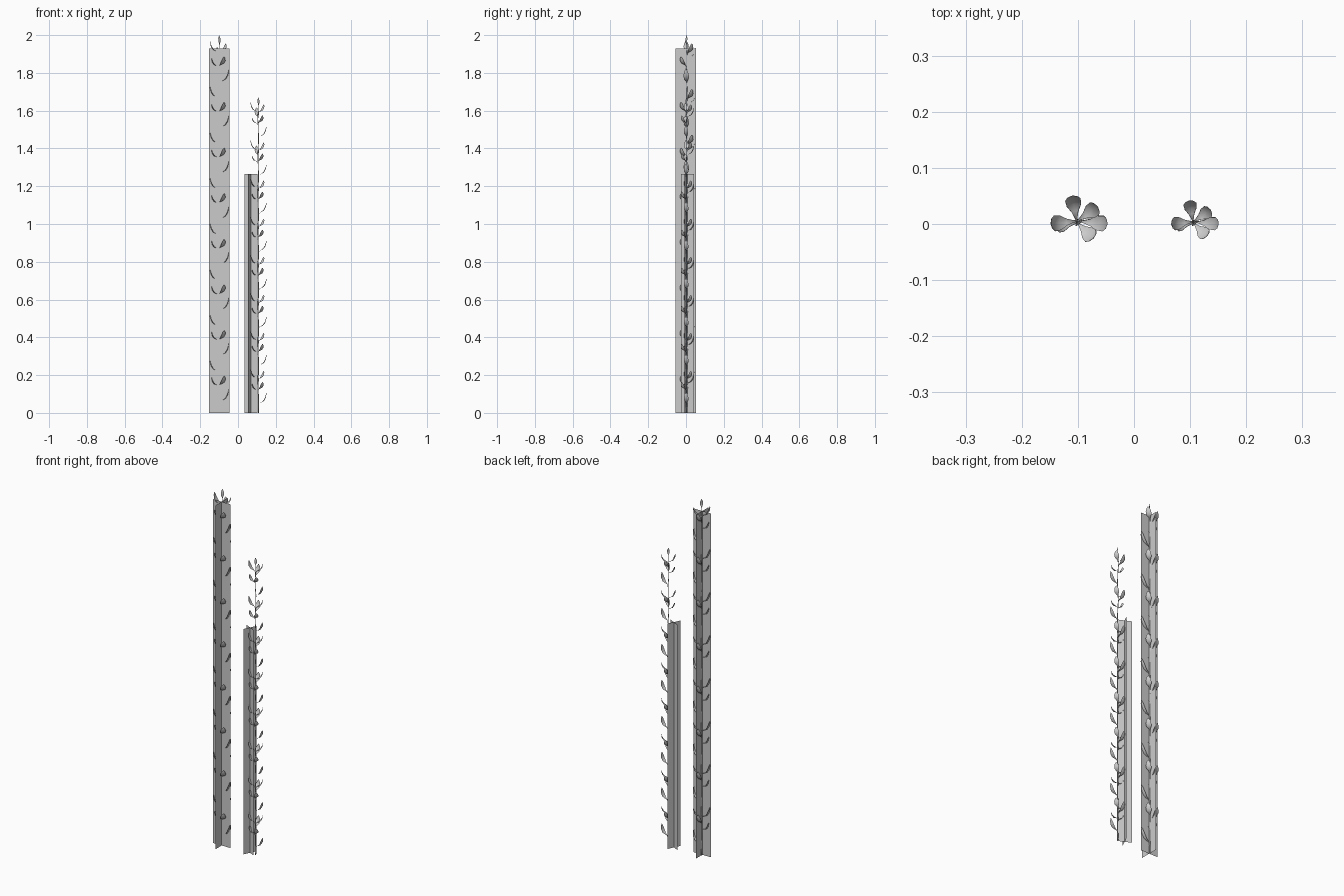
import bpy, bmesh, math
from mathutils import Matrix, Vector

cube = bpy.data.objects.get("Cube")
if cube:
    bpy.data.objects.remove(cube, do_unlink=True)

grey = bpy.data.materials.new("plain grey")
grey.use_nodes = True
GREY = (0.6, 0.6, 0.6, 1)
grey.diffuse_color = GREY
grey.node_tree.nodes["Principled BSDF"].inputs["Base Color"].default_value = GREY


def finish(name, bm, smooth=False):
    mesh = bpy.data.meshes.new(name)
    bm.to_mesh(mesh)
    bm.free()
    mesh.materials.append(grey)
    obj = bpy.data.objects.new(name, mesh)
    bpy.context.collection.objects.link(obj)
    for p in mesh.polygons:
        p.use_smooth = smooth
    return obj


def crossed_panels(name, x, y, half, height, turn):
    """Two upright sheets crossing at right angles."""
    bm = bmesh.new()
    for a in (turn, turn + 90):
        d = Vector((math.cos(math.radians(a)), math.sin(math.radians(a)), 0)) * half
        c, up = Vector((x, y, 0)), Vector((0, 0, height))
        bm.faces.new([bm.verts.new(p) for p in (c - d, c + d, c + d + up, c - d + up)])
    return finish(name, bm)


# Leaf outline: reach, rise, half width
LEAF = [(0, 0, .0015), (.006, .25, .002), (.018, .32, .006), (.03, .43, .013),
        (.04, .64, .014), (.045, .86, .009), (.047, 1, .0015)]

# One growth cycle: heading, base height, reach factor, rise
CYCLE = [(-5, .04, 1.08, .09), (186, .13, .85, .06), (-45, .135, .85, .06),
         (100, .17, 1, .075), (35, .2, .95, .065), (186, .2, 1, .08)]


def add_blade(bm, stations, matrix):
    """Creased strip: left edge, sunken midrib, right edge."""
    rows = []
    for r, z, w in stations:
        rows.append([bm.verts.new(matrix @ Vector(p)) for p in
                     ((r, -w, z), (r + w * .15, 0, z - w * .25), (r, w, z))])
    for a, b in zip(rows, rows[1:]):
        for i in range(2):
            bm.faces.new((a[i], b[i], b[i + 1], a[i + 1]))


def sway(z):
    """Gentle wave of the stem."""
    t = z / .24 * math.tau
    return Vector((.002 * math.sin(t), .002 * math.cos(t), z))


def vine(name, x, y, scale):
    place = Matrix.Translation((x, y, 0)) @ Matrix.Scale(scale, 4)

    # stem
    bm = bmesh.new()
    rings, steps, sides = [], 64, 5
    for i in range(steps + 1):
        z = 1.955 * i / steps
        radius = .0035 - .0015 * i / steps
        rings.append([bm.verts.new(place @ (sway(z) + Vector(
            (radius * math.cos(math.tau * k / sides), radius * math.sin(math.tau * k / sides), 0))))
            for k in range(sides)])
    for a, b in zip(rings, rings[1:]):
        for k in range(sides):
            n = (k + 1) % sides
            bm.faces.new((a[k], a[n], b[n], b[k]))
    bm.faces.new(rings[0][::-1])
    bm.faces.new(rings[-1])
    finish(name + "_stem", bm, True)

    # leaves
    bm = bmesh.new()
    for n in range(8):
        for heading, base, reach, rise in CYCLE:
            z = base + n * .2415
            m = place @ Matrix.Translation(sway(z)) @ Matrix.Rotation(math.radians(heading), 4, 'Z')
            add_blade(bm, [(r * reach, h * rise, w) for r, h, w in LEAF], m)

    # upright tip leaf
    tip = [(.002, 0, .001), (.004, .018, .008), (.002, .032, .008), (0, .05, .0005)]
    add_blade(bm, tip, place @ Matrix.Translation((0, 0, 1.95)) @ Matrix.Rotation(math.radians(-50), 4, 'Z'))
    finish(name + "_leaves", bm, True)


crossed_panels("tall_panels", -.1, -.002, .054, 1.93, 0)
crossed_panels("short_panels", .069, .009, .038, 1.265, -26)
vine("tall_vine", -.1, .004, 1)
vine("short_vine", .107, .003, .835)
